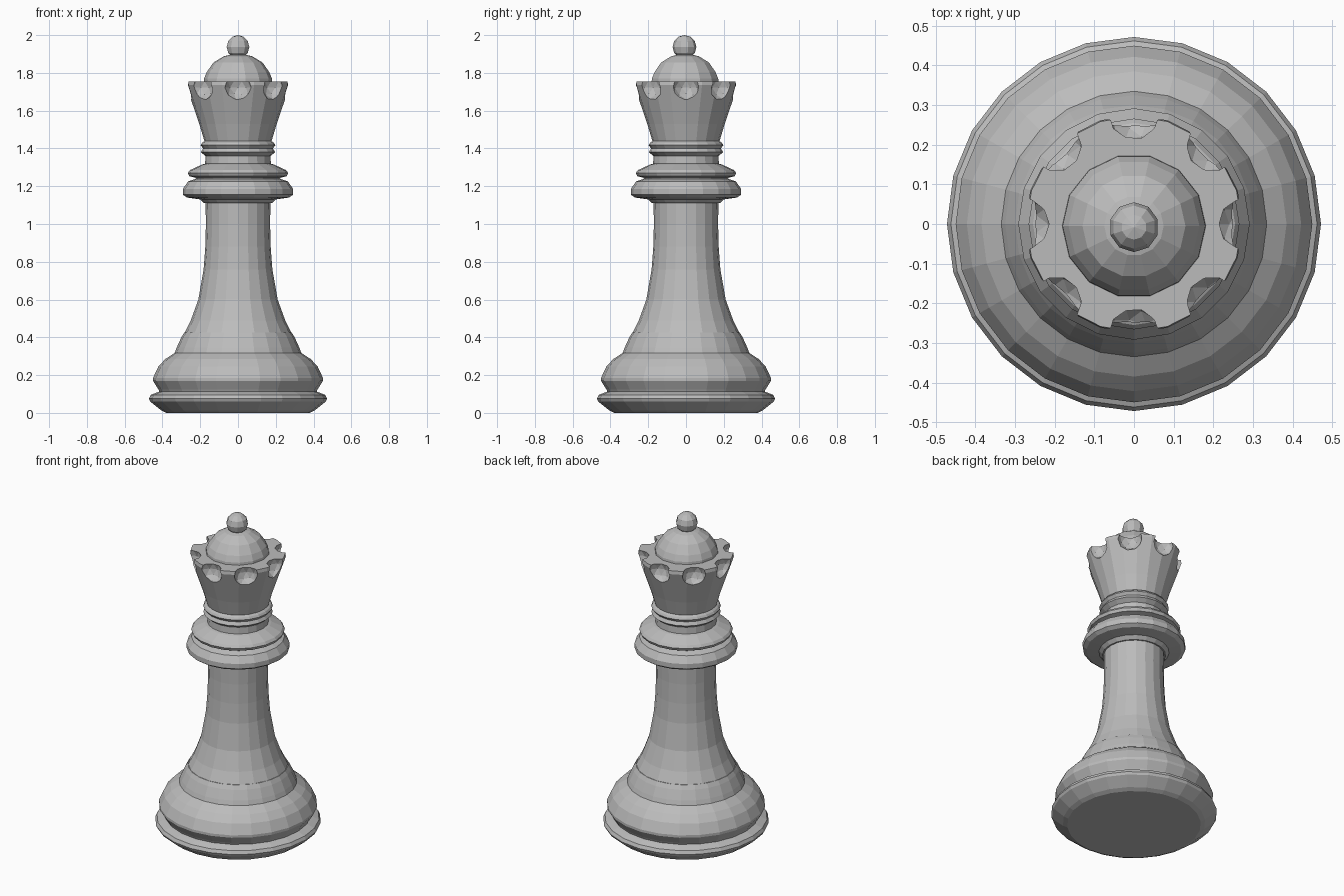
import bpy, bmesh
from math import pi, sin, cos
from mathutils import Matrix, Vector

cube = bpy.data.objects.get("Cube")
if cube:
    bpy.data.objects.remove(cube, do_unlink=True)

grey = bpy.data.materials.new("stone_grey")
grey.use_nodes = True
tone = (0.5, 0.5, 0.5, 1)
grey.diffuse_color = tone
grey.node_tree.nodes["Principled BSDF"].inputs["Base Color"].default_value = tone


def add_object(name, bm):
    bmesh.ops.recalc_face_normals(bm, faces=bm.faces)
    mesh = bpy.data.meshes.new(name)
    bm.to_mesh(mesh)
    bm.free()
    mesh.materials.append(grey)
    obj = bpy.data.objects.new(name, mesh)
    bpy.context.scene.collection.objects.link(obj)
    return obj


def lathe(name, profile, sides=20, centre_y=0):
    """Closed flat-shaded solid turned from (radius, height) pairs."""
    bm = bmesh.new()
    rings = []
    for r, z in profile:
        rings.append([bm.verts.new((r * cos(2 * pi * i / sides),
                                    r * sin(2 * pi * i / sides) + centre_y, z))
                      for i in range(sides)])
    for low, high in zip(rings, rings[1:]):
        for i in range(sides):
            j = (i + 1) % sides
            bm.faces.new((low[i], low[j], high[j], high[i]))
    bm.faces.new(rings[0][::-1])
    bm.faces.new(rings[-1])
    return add_object(name, bm)


# Foot and stepped base
lathe("foot", [(.38, 0), (.405, .012), (.465, .06), (.472, .075),
               (.462, .095), (.43, .108), (.41, .115)], 24)
lathe("base", [(.41, .1), (.422, .125), (.45, .17), (.45, .185), (.422, .245),
               (.385, .285), (.335, .318), (.325, .345), (.3, .4), (.285, .425)], 24)

# Tapering stem
lathe("stem", [(.285, .42), (.25, .49), (.21, .6), (.182, .76),
               (.173, .88), (.17, 1.0), (.172, 1.13)])

# Collar rings and neck
lathe("lower_collar", [(.18, 1.11), (.2, 1.13), (.27, 1.14), (.292, 1.155),
                       (.292, 1.185), (.265, 1.225), (.22, 1.24)])
lathe("upper_collar", [(.215, 1.22), (.225, 1.245), (.258, 1.253), (.266, 1.27),
                       (.255, 1.285), (.19, 1.315), (.17, 1.32)])
lathe("neck", [(.175, 1.3), (.172, 1.36), (.197, 1.38), (.185, 1.4),
               (.198, 1.417), (.19, 1.43), (.175, 1.44)])

# Crown with eight scooped notches
crown = lathe("crown", [(.17, 1.425), (.178, 1.44), (.205, 1.53),
                        (.275, 1.735), (.272, 1.755)])
bm = bmesh.new()
for i in range(8):
    a = i * pi / 4
    place = Matrix.Translation(Vector((.278 * cos(a), .278 * sin(a), 1.722)))
    bmesh.ops.create_icosphere(bm, subdivisions=2, radius=.072, matrix=place)
cutter = add_object("notch_cutter", bm)
cutter.hide_render = True
cutter.hide_viewport = True
cut = crown.modifiers.new("notches", "BOOLEAN")
cut.operation = "DIFFERENCE"
cut.solver = "EXACT"
cut.object = cutter

# Dome and finial
lathe("dome", [(.182, 1.745), (.18, 1.77), (.165, 1.805),
               (.13, 1.855), (.075, 1.888), (.03, 1.898)], 14, -.005)
bm = bmesh.new()
bmesh.ops.create_uvsphere(bm, u_segments=10, v_segments=6, radius=.063,
                          matrix=Matrix.Translation((0, -.008, 1.937)))
add_object("finial", bm)
